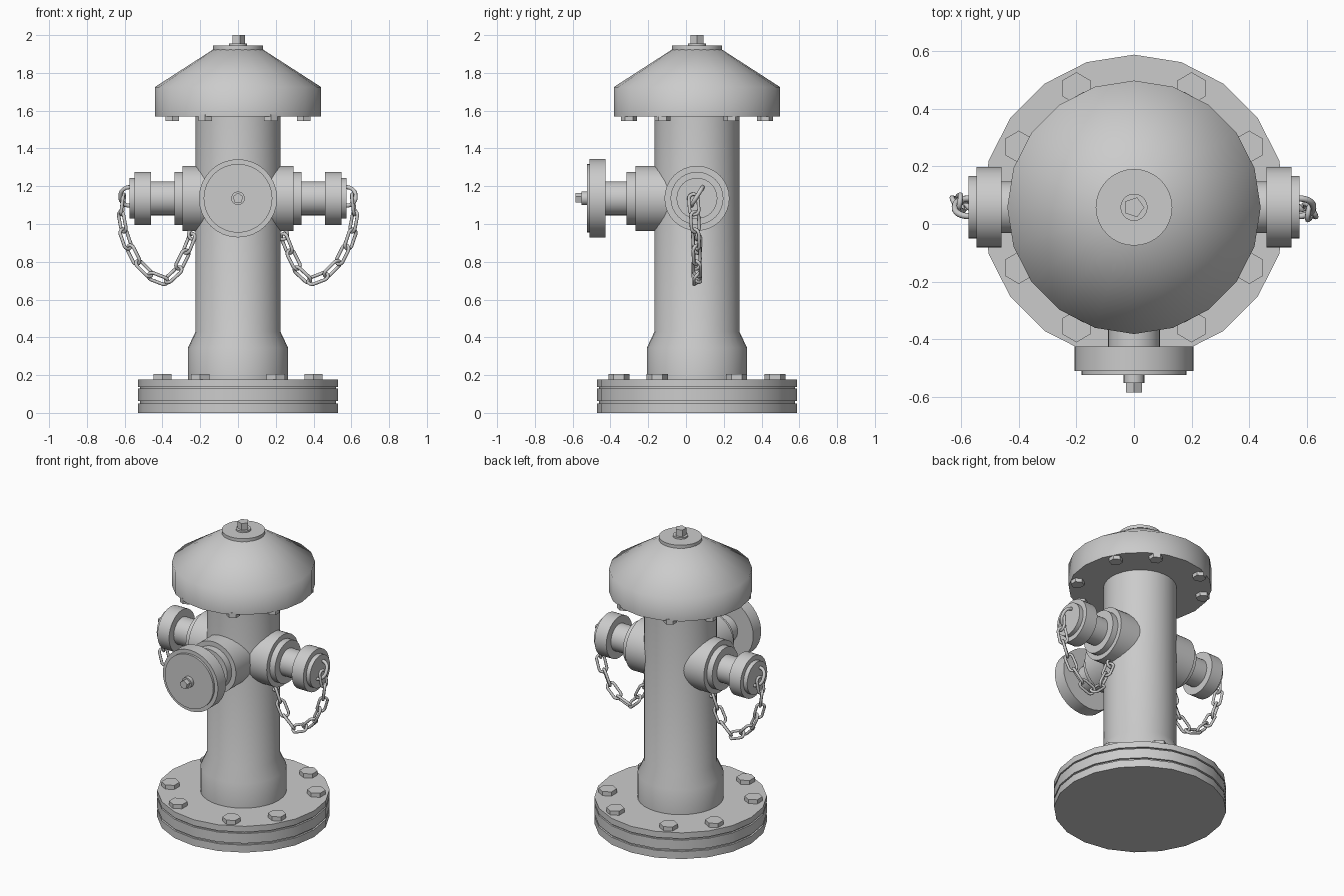
import bpy, bmesh
from math import sin, cos, pi, radians, atan2
from mathutils import Matrix, Vector

if "Cube" in bpy.data.objects:
    bpy.data.objects.remove(bpy.data.objects["Cube"])

CY = 0.058      # y of the hydrant axis
PZ = 1.136      # height of the outlets
AXIS = Matrix.Translation((0, CY, 0))


def make(name, verts, faces, matrix, angle=40):
    me = bpy.data.meshes.new(name)
    me.from_pydata(verts, [], faces)
    bm = bmesh.new()
    bm.from_mesh(me)
    bmesh.ops.transform(bm, matrix=matrix, verts=bm.verts)
    bmesh.ops.recalc_face_normals(bm, faces=bm.faces)
    bm.to_mesh(me)
    bm.free()
    ob = bpy.data.objects.new(name, me)
    bpy.context.collection.objects.link(ob)
    bpy.ops.object.select_all(action='DESELECT')
    ob.select_set(True)
    bpy.context.view_layer.objects.active = ob
    bpy.ops.object.shade_smooth_by_angle(angle=radians(angle))
    return ob


def lathe(name, profile, sides=20, matrix=AXIS, angle=40, turn=pi / 2):
    """Solid of revolution from (radius, height) pairs."""
    verts = [(r * cos(turn + 2 * pi * i / sides), r * sin(turn + 2 * pi * i / sides), h)
             for r, h in profile for i in range(sides)]
    faces = [(k * sides + i, k * sides + (i + 1) % sides,
              (k + 1) * sides + (i + 1) % sides, (k + 1) * sides + i)
             for k in range(len(profile) - 1) for i in range(sides)]
    faces.append(tuple(range(sides)))
    faces.append(tuple(range(len(verts) - sides, len(verts))))
    return make(name, verts, faces, matrix, angle)


def ring(name, matrix, half, radius, wire, n=16, m=8, arc=1.0):
    """Stadium-shaped chain link (half > 0), round ring or partial ring."""
    full = arc >= 1
    rows = n if full else n + 1
    verts = []
    for i in range(rows):
        a = 2 * pi * arc * (i + (0.5 if full else 0)) / n
        off = half if cos(a) > 0 else -half
        for j in range(m):
            b = 2 * pi * j / m
            r = radius + wire * cos(b)
            verts.append((off + r * cos(a), r * sin(a), wire * sin(b)))
    faces = [(i * m + j, i * m + (j + 1) % m,
              (i + 1) % rows * m + (j + 1) % m, (i + 1) % rows * m + j)
             for i in range(n) for j in range(m)]
    if not full:
        faces += [tuple(range(m)), tuple(range(n * m, n * m + m))]
    return make(name, verts, faces, matrix, 60)


# Base flange with two grooves
lathe("base_flange", [(.53, 0), (.53, .05), (.518, .05), (.518, .062), (.53, .062), (.53, .128),
                      (.518, .128), (.518, .138), (.53, .138), (.53, .178)])

# Barrel with wider foot
lathe("barrel", [(.265, .17), (.265, .345), (.225, .43), (.225, 1.58)], 32)

# Bonnet, top disc and operating nut
lathe("bonnet", [(.44, 1.57), (.44, 1.725), (.13, 1.925)], 20, angle=65)
lathe("bonnet_disc", [(.133, 1.92), (.133, 1.944)], 32)
lathe("bonnet_nut_washer", [(.047, 1.94), (.047, 1.955)], 24)
lathe("bonnet_nut", [(.036, 1.95), (.036, 2.0)], 5, turn=0)

# Hex bolts on the base and under the bonnet
for sx in (1, -1):
    for sy in (1, -1):
        for x, y in ((.40, .21), (.20, .413)):
            p = Matrix.Translation((sx * x, CY + sy * y, 0))
            lathe("base_bolt", [(.056, .17), (.056, .206)], 6, p)
            q = Matrix.Translation((sx * x * .87, CY + sy * y * .87, 0))
            lathe("bonnet_bolt", [(.042, 1.545), (.042, 1.58)], 6, q)

# Large front outlet, pointing to -y
front = Matrix.Translation((0, CY, PZ)) @ Matrix.Rotation(pi / 2, 4, 'X')
lathe("front_collar", [(.172, .1), (.172, .325), (.14, .325), (.14, .373)], 32, front)
lathe("front_neck", [(.09, .36), (.09, .49)], 32, front)
lathe("front_cap", [(.207, .483), (.207, .568), (.182, .568), (.182, .583)], 32, front)
lathe("front_cap_washer", [(.036, .575), (.036, .61)], 20, front)
lathe("front_cap_nut", [(.029, .60), (.029, .643)], 5, front)

# Chain path in the outlet's own frame (x outward, y sideways, z up)
path = [Vector(p) for p in ((.605, -.02, 1.15), (.618, -.012, 1.04), (.595, -.005, .92),
                            (.535, 0, .80), (.46, 0, .725), (.395, 0, .70), (.335, 0, .735),
                            (.285, 0, .83), (.24, 0, .94))]
lengths = [(b - a).length for a, b in zip(path, path[1:])]


def along(s):
    for a, b, d in zip(path, path[1:], lengths):
        if s <= d or b is path[-1]:
            return a.lerp(b, s / d)
        s -= d


# Two side outlets with caps and chains, the second turned half a circle
for side, turn in (("right", 0), ("left", pi)):
    base = AXIS @ Matrix.Rotation(turn, 4, 'Z')
    out = base @ Matrix.Translation((0, 0, PZ)) @ Matrix.Rotation(pi / 2, 4, 'Y')
    lathe(side + "_collar", [(.172, .1), (.172, .295), (.14, .295), (.14, .335)], 32, out)
    lathe(side + "_neck", [(.09, .32), (.09, .47)], 32, out)
    lathe(side + "_cap", [(.14, .46), (.14, .547), (.108, .547), (.108, .575)], 32, out)
    # Tilted half-ring handle on the cap
    tilt = Matrix.Rotation(-radians(32), 4, 'X')
    handle = (base @ Matrix.Translation((.572, 0, PZ + .01)) @ tilt
              @ Matrix.Rotation(pi / 2, 4, 'Y') @ Matrix.Rotation(pi / 2, 4, 'X')
              @ Matrix.Rotation(0, 4, 'Z'))
    ring(side + "_cap_handle", handle, .008, .05, .011, arc=.5)
    # Eye on the barrel below the collar
    eye = base @ Matrix.Translation((.235, 0, .945)) @ Matrix.Rotation(pi / 2, 4, 'X')
    ring(side + "_barrel_eye", eye, 0, .027, .009)
    # Chain links, alternately twisted about the path
    count = 9
    total = sum(lengths)
    for i in range(count):
        s = total * (i + .5) / count
        d = (along(min(s + .03, total)) - along(max(s - .03, 0))).normalized()
        place = (base @ Matrix.Translation(along(s)) @ d.to_track_quat('X', 'Y').to_matrix().to_4x4()
                 @ Matrix.Rotation(radians(40 if i % 2 else -50), 4, 'X'))
        ring(side + "_chain_link", place, .03, .025, .009)
